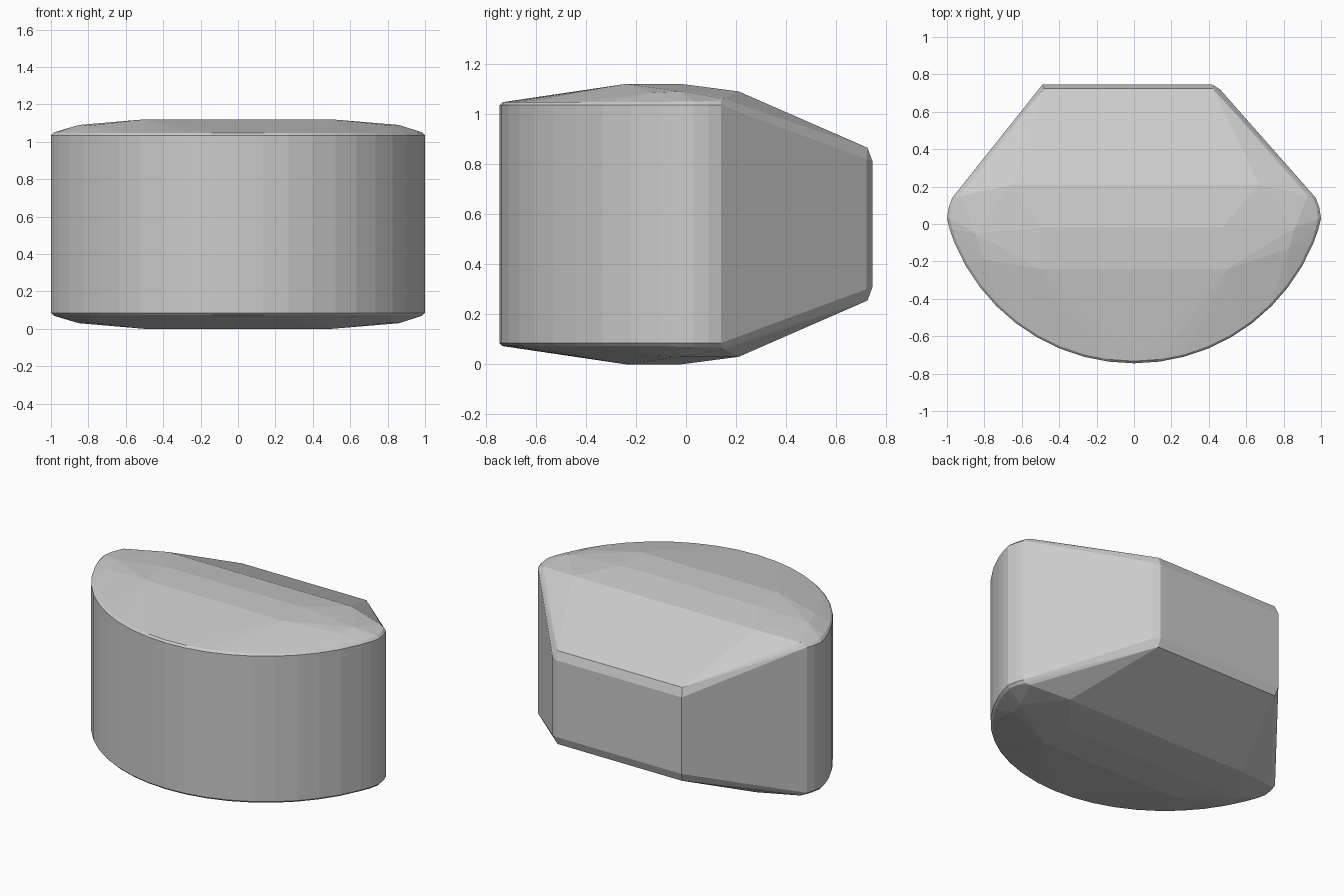
import bpy, bmesh, math

if "Cube" in bpy.data.objects:
    bpy.data.objects.remove(bpy.data.objects["Cube"])

HEIGHT = 1.12
upper = []

# Curved front rim: circular arc wall edge plus a tiny chamfer ring above it
STEPS, RADIUS, CENTRE_Y, HALF_ANGLE = 18, 1.037, 0.292, math.radians(67.8)
for i in range(STEPS + 1):
    a = HALF_ANGLE * (2 * i / STEPS - 1)
    for r, z in ((RADIUS, 1.035), (RADIUS - 0.012, 1.047)):
        upper.append((r * math.sin(a), CENTRE_Y - r * math.cos(a), z))

# Tight rounded side corners leading into the slanted rear walls
for x, y in ((0.985, -0.03), (1.0, 0.03), (0.99, 0.09), (0.972, 0.14)):
    for s in (-1, 1):
        upper.append((s * x, y, 1.035))
        upper.append((s * (x - 0.015), y, 1.05))
upper += [(-0.93, 0.15, 1.06), (0.93, 0.15, 1.06)]

# Faceted crown
upper += [(-0.5, -0.24, 1.12), (0.5, -0.24, 1.12),
          (-0.5, -0.02, 1.12), (0.47, -0.02, 1.12),
          (-0.80, -0.19, 1.085), (0.83, -0.13, 1.085),
          (-0.85, -0.05, 1.09), (0.86, -0.02, 1.09),
          (-0.65, 0.21, 1.09), (0.67, 0.21, 1.09)]

# Rear panel edge with its small bevel
upper += [(-0.49, 0.745, 0.81), (0.42, 0.745, 0.81), (0.46, 0.72, 0.82),
          (-0.48, 0.725, 0.865), (0.42, 0.725, 0.865)]

# Solid body: hull of the upper points and their mirror about mid height
bm = bmesh.new()
for x, y, z in upper:
    bm.verts.new((x, y, z))
    bm.verts.new((x, y, HEIGHT - z))
bmesh.ops.convex_hull(bm, input=bm.verts)
loose = [v for v in bm.verts if not v.link_faces]
bmesh.ops.delete(bm, geom=loose, context='VERTS')
bmesh.ops.dissolve_limit(bm, angle_limit=math.radians(0.5),
                         verts=bm.verts, edges=bm.edges)
bmesh.ops.recalc_face_normals(bm, faces=bm.faces)
mesh = bpy.data.meshes.new("faceted_block")
bm.to_mesh(mesh)
bm.free()
bpy.context.collection.objects.link(bpy.data.objects.new("faceted_block", mesh))
